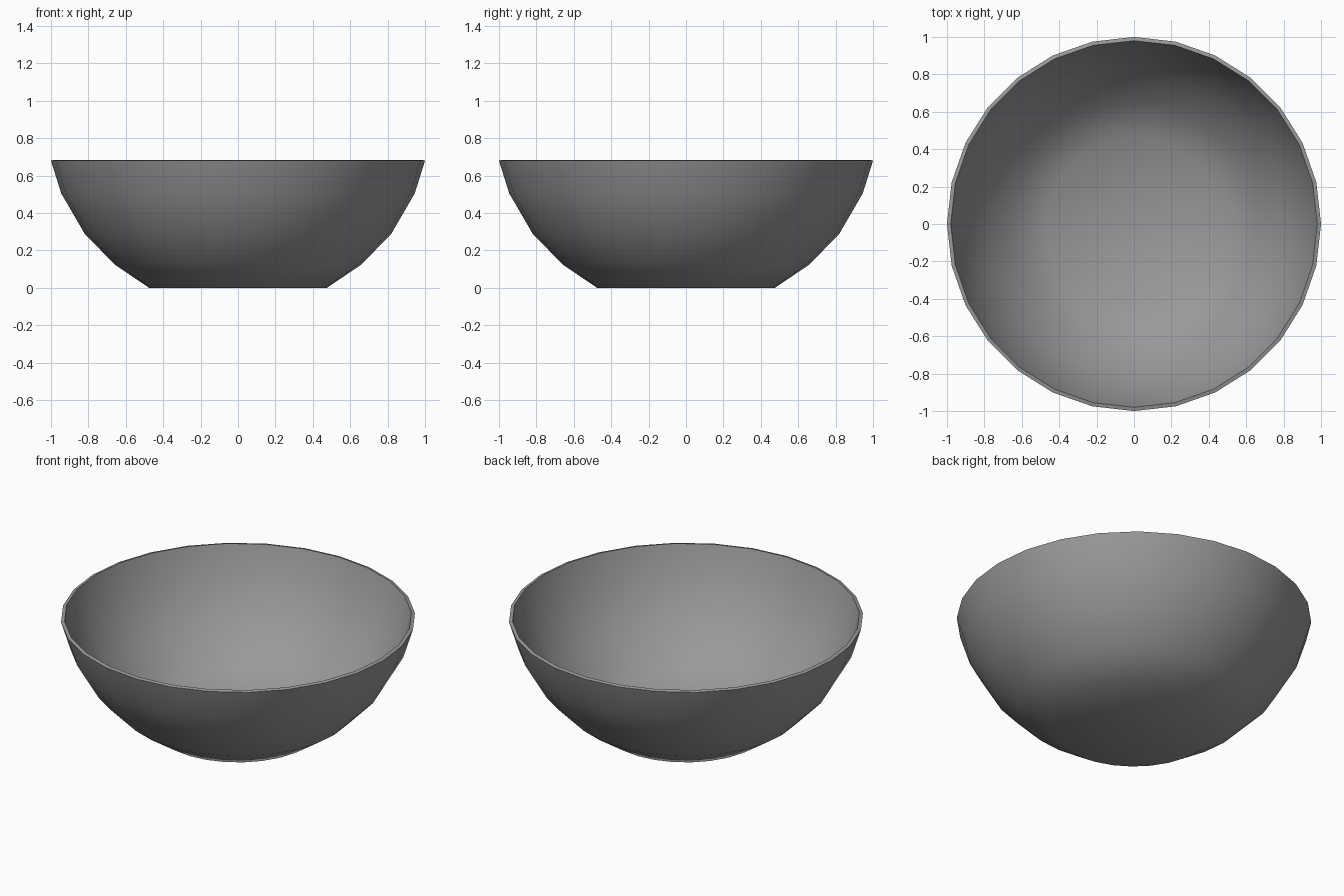
import bpy, bmesh
from math import radians, tau
from mathutils import Vector

cube = bpy.data.objects.get("Cube")
if cube:
    bpy.data.objects.remove(cube, do_unlink=True)

SIDES = 28

# Closed wall section: underside centre, outer wall, thin rim, inner wall, floor centre
outer = [(0, 0), (0.475, 0), (0.66, 0.125), (0.82, 0.29), (0.945, 0.505), (1.0, 0.68)]
inner = [(0.98, 0.685), (0.927, 0.51), (0.805, 0.303), (0.648, 0.142), (0.467, 0.02), (0, 0.02)]

# Revolve the section about the vertical axis
bm = bmesh.new()
verts = [bm.verts.new((r, 0, z)) for r, z in outer + inner]
edges = [bm.edges.new(pair) for pair in zip(verts, verts[1:])]
bmesh.ops.spin(bm, geom=verts + edges, cent=Vector(), axis=Vector((0, 0, 1)),
               angle=tau, steps=SIDES, use_duplicate=False)
bmesh.ops.remove_doubles(bm, verts=bm.verts[:], dist=0.001)
bmesh.ops.recalc_face_normals(bm, faces=bm.faces[:])

mesh = bpy.data.meshes.new("bowl")
bm.to_mesh(mesh)
bm.free()
bowl = bpy.data.objects.new("bowl", mesh)
bpy.context.collection.objects.link(bowl)

# Plain grey
colour = (0.32, 0.32, 0.32, 1)
grey = bpy.data.materials.new("grey")
grey.use_nodes = True
grey.diffuse_color = colour
grey.node_tree.nodes["Principled BSDF"].inputs["Base Color"].default_value = colour
mesh.materials.append(grey)

# Smooth everywhere except the outer lip
bpy.ops.object.select_all(action="DESELECT")
bowl.select_set(True)
bpy.context.view_layer.objects.active = bowl
bpy.ops.object.shade_smooth_by_angle(angle=radians(80))
